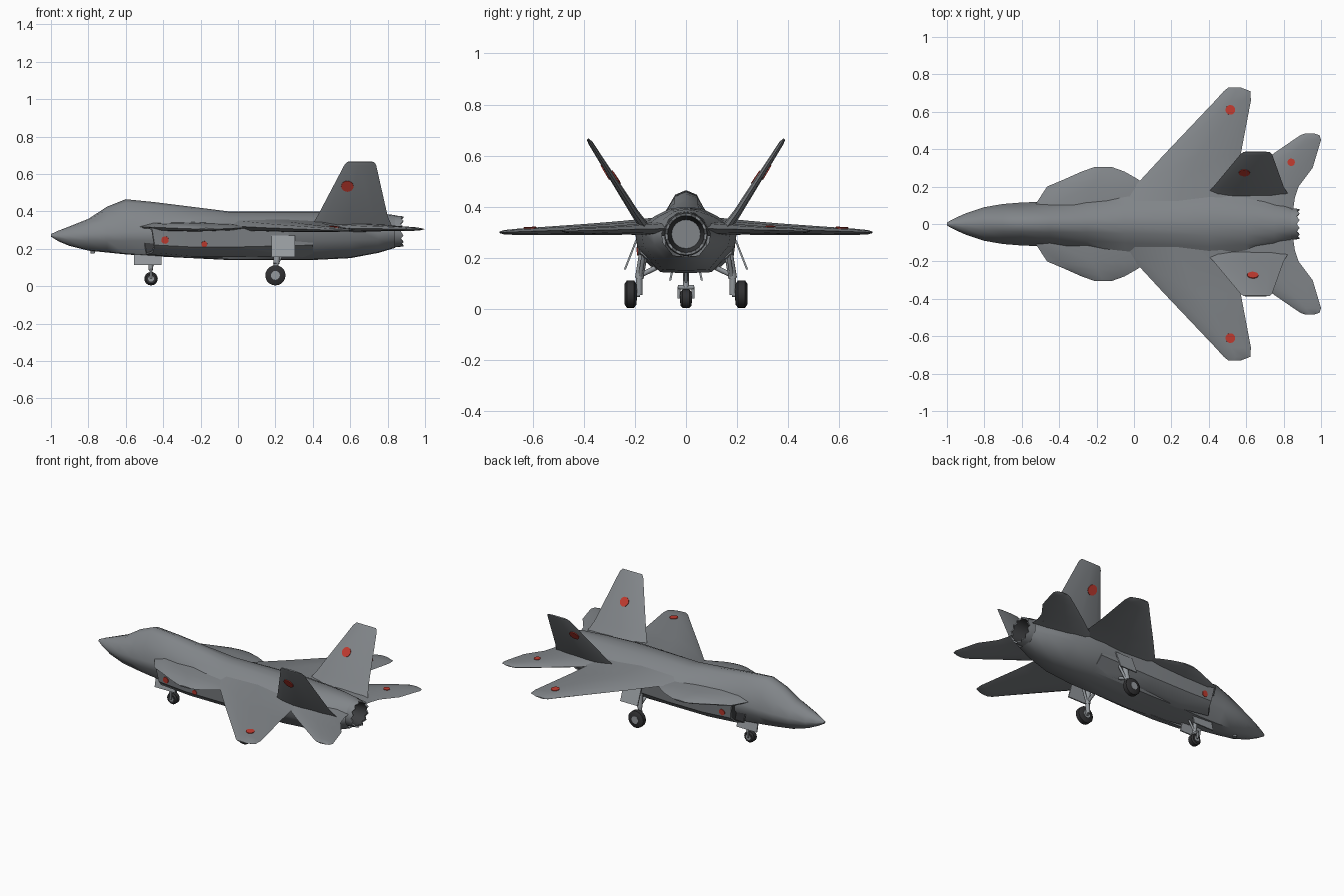
import bpy, bmesh, math
from mathutils import Vector
from mathutils.bvhtree import BVHTree

cube = bpy.data.objects.get("Cube")
if cube:
    bpy.data.objects.remove(cube, do_unlink=True)


def material(name, r, g, b):
    m = bpy.data.materials.new(name)
    m.use_nodes = True
    m.diffuse_color = (r, g, b, 1)
    bsdf = next(n for n in m.node_tree.nodes if n.type == 'BSDF_PRINCIPLED')
    bsdf.inputs["Base Color"].default_value = (r, g, b, 1)
    bsdf.inputs["Roughness"].default_value = 0.6
    return m


GREY = material("airframe grey", .22, .235, .25)
GEAR = material("gear light grey", .3, .32, .34)
TYRE = material("tyre black", .03, .03, .032)
DARK = material("duct dark grey", .045, .047, .05)
RED = material("marking red", .55, .045, .03)


def finish(name, bm, mats, angle=40, rule=None):
    """Turn a bmesh into a shaded object; rule picks a material per face."""
    bmesh.ops.recalc_face_normals(bm, faces=bm.faces[:])
    if rule:
        for f in bm.faces:
            f.material_index = rule(f)
    me = bpy.data.meshes.new(name)
    bm.to_mesh(me)
    bm.free()
    for m in mats:
        me.materials.append(m)
    ob = bpy.data.objects.new(name, me)
    bpy.context.collection.objects.link(ob)
    bpy.ops.object.select_all(action='DESELECT')
    ob.select_set(True)
    bpy.context.view_layer.objects.active = ob
    bpy.ops.object.shade_smooth_by_angle(angle=math.radians(angle))
    return ob


def loft(bm, rings, start=True, end=True):
    """Skin closed rings of equal length; returns the start cap."""
    vs = [[bm.verts.new(p) for p in r] for r in rings]
    n = len(vs[0])
    for a, b in zip(vs, vs[1:]):
        for i in range(n):
            j = (i + 1) % n
            bm.faces.new((a[i], a[j], b[j], b[i]))
    if end:
        bm.faces.new(vs[-1])
    return bm.faces.new(vs[0][::-1]) if start else None


def panels(name, stations):
    """Mirrored pair of flying surfaces from (y, z, lead x, trail x, thickness)."""
    bm = bmesh.new()
    span = Vector((stations[-1][0] - stations[0][0], stations[-1][1] - stations[0][1])).normalized()
    for s in (-1, 1):
        rings = []
        for y, z, le, te, t in stations:
            ring = []
            for f, h in ((0, 0), (.12, .8), (.45, 1), (.8, .7), (1, 0), (.8, -.7), (.45, -1), (.12, -.8)):
                o = h * t / 2
                ring.append((le + f * (te - le), s * (y - o * span.y), z + o * span.x))
            rings.append(ring)
        loft(bm, rings)
    return finish(name, bm, [GREY], 30)


def rod(bm, a, b, r, segments=12):
    """Cylinder between two points."""
    a, b = Vector(a), Vector(b)
    q = (b - a).to_track_quat('Z', 'Y')
    circle = [(r * math.cos(k * math.tau / segments), r * math.sin(k * math.tau / segments)) for k in range(segments)]
    loft(bm, [[p + q @ Vector((u, v, 0)) for u, v in circle] for p in (a, b)])


def mark(name, target, origin, direction, r):
    """Thin red disc laid on the surface that a ray meets."""
    bm = bmesh.new()
    bm.from_mesh(target.data)
    loc, nor, _, _ = BVHTree.FromBMesh(bm).ray_cast(Vector(origin), Vector(direction))
    bm.free()
    if loc is None:
        return
    disc = bmesh.new()
    rod(disc, loc - nor * .004, loc + nor * .004, r, 16)
    finish(name, disc, [RED])


# Fuselage: x, belly z, belly half width, half width, chine z, shoulder y, shoulder z, top z
rows = [
    (-1, .265, .005, .008, .272, .005, .276, .279),
    (-.96, .24, .015, .03, .27, .022, .285, .297),
    (-.9, .215, .03, .057, .27, .042, .3, .32),
    (-.8, .19, .045, .09, .28, .068, .325, .36),
    (-.7, .18, .055, .107, .285, .08, .345, .425),
    (-.6, .17, .06, .115, .29, .085, .365, .465),
    (-.45, .16, .07, .12, .3, .09, .365, .45),
    (-.25, .15, .09, .15, .31, .09, .365, .425),
    (-.05, .14, .1, .18, .31, .1, .365, .4),
    (.4, .14, .1, .2, .31, .12, .365, .4),
    (.6, .15, .09, .175, .31, .11, .36, .395),
    (.75, .178, .07, .13, .3, .09, .35, .39),
    (.84, .205, .05, .095, .295, .068, .35, .38),
]
rings = []
for x, zb, wb, w, zm, ys, zs, zt in rows:
    half = [(wb, zb + .004), (w * .95, zb + .6 * (zm - zb)), (w, zm), (ys, zs), (ys * .5, zs + .82 * (zt - zs))]
    ring = [(0, zb)] + half + [(0, zt)] + [(-y, z) for y, z in reversed(half)]
    rings.append([(x, y, z) for y, z in ring])
bm = bmesh.new()
loft(bm, rings, end=False)
fuselage = finish("fuselage", bm, [GREY], 48)

# Air intakes with raked mouths and recessed dark ducts
bm = bmesh.new()
duct = set()
for s in (-1, 1):
    mouth = [(-.52, .1, .318), (-.46, .19, .31), (-.445, .18, .22), (-.455, .14, .18), (-.49, .1, .17)]
    body = [(.08, .33), (.2, .31), (.187, .21), (.13, .16), (.08, .15)]
    aft = [(.08, .33), (.19, .31), (.18, .22), (.1, .15), (.08, .15)]
    cap = loft(bm, [[(x, s * y, z) for x, y, z in mouth]]
               + [[(x, s * y, z) for y, z in body] for x in (-.25, 0)]
               + [[(.4, s * y, z) for y, z in aft]])
    bm.normal_update()
    bmesh.ops.inset_region(bm, faces=[cap], thickness=.01)
    hole = bmesh.ops.extrude_discrete_faces(bm, faces=[cap])["faces"][0]
    bmesh.ops.translate(bm, vec=(.06, 0, 0), verts=hole.verts)
    duct.update([hole] + [f for e in hole.edges for f in e.link_faces])
intakes = finish("air_intakes", bm, [GREY, DARK], 30, lambda f: int(f in duct))

# Wings, foreplanes, tailplanes and canted fins
wings = panels("main_wings", [
    (.1, .325, -.1, .62, .07), (.24, .318, .04, .55, .055), (.37, .312, .16, .57, .045),
    (.66, .302, .435, .625, .024), (.71, .3, .48, .622, .018), (.73, .3, .505, .57, .006)])
panels("foreplanes", [
    (.1, .318, -.53, .12, .05), (.2, .315, -.465, .07, .045), (.24, .312, -.37, .02, .035),
    (.28, .308, -.28, -.05, .025), (.305, .306, -.21, -.12, .008)])
tails = panels("tailplanes", [
    (.07, .315, .42, .85, .06), (.14, .313, .44, .86, .05), (.2, .312, .5, .88, .04),
    (.3, .309, .635, .955, .03), (.4, .307, .78, .985, .025), (.45, .305, .853, 1, .02),
    (.475, .305, .89, .992, .012), (.485, .305, .92, .96, .005)])
fins = panels("tail_fins", [
    (.15, .305, .38, .83, .04), (.2, .375, .425, .8, .032),
    (.374, .65, .57, .738, .018), (.385, .665, .585, .725, .008)])

# Exhaust nozzle with zigzag petals
bm = bmesh.new()
rings = []
for x, r, jag in ((.76, .08, 0), (.83, .086, 0), (.87, .082, .015), (.868, .072, .015), (.75, .055, 0)):
    rings.append([(x + jag * (k % 2), r * math.cos(k * math.tau / 24), .293 + r * math.sin(k * math.tau / 24))
                  for k in range(24)])
loft(bm, rings)
finish("exhaust_nozzle", bm, [GREY, DARK], 30,
       lambda f: int(max(math.hypot(v.co.y, v.co.z - .293) for v in f.verts) < .075 and f.calc_center_median().x > .74))


def wheel(name, x, y, r, w):
    bm = bmesh.new()
    profile = ((-.5, .75), (-.3, 1), (.3, 1), (.5, .75))
    loft(bm, [[(x + k * r * math.cos(i * math.tau / 20), y + d * w, r + .004 + k * r * math.sin(i * math.tau / 20))
               for i in range(20)] for d, k in profile])
    rod(bm, (x, y - w * .53, r + .004), (x, y + w * .53, r + .004), r * .45)
    finish(name, bm, [TYRE, GEAR], 35,
           lambda f: int(all(math.hypot(v.co.x - x, v.co.z - r - .004) < r * .5 for v in f.verts)))


def doors(name, y0, z0, y1, z1, x0, x1):
    """Mirrored pair of thin slanted gear doors."""
    bm = bmesh.new()
    for s in (-1, 1):
        loft(bm, [[(x0, s * (y0 + o), z0), (x1, s * (y0 + o), z0), (x1, s * (y1 + o), z1), (x0, s * (y1 + o), z1)]
                  for o in (0, .008)])
    finish(name, bm, [GEAR])


# Nose gear
wheel("nose_wheel", -.465, 0, .036, .045)
doors("nose_gear_doors", .058, .112, .045, .17, -.555, -.41)
bm = bmesh.new()
rod(bm, (-.465, 0, .085), (-.475, 0, .19), .012)
rod(bm, (-.465, 0, .1), (-.42, 0, .17), .007)
rod(bm, (-.465, -.032, .085), (-.465, .032, .085), .009)
for s in (-1, 1):
    rod(bm, (-.465, s * .028, .04), (-.465, s * .028, .088), .006)
finish("nose_gear_strut", bm, [GEAR])

# Main gear
doors("main_gear_doors", .235, .155, .19, .27, .18, .305)
bm = bmesh.new()
for s, side in ((-1, "front"), (1, "back")):
    wheel(side + "_main_wheel", .2, s * .217, .054, .046)
    rod(bm, (.2, s * .18, .058), (.2, s * .217, .058), .012)
    rod(bm, (.2, s * .183, .055), (.205, s * .183, .13), .013)
    rod(bm, (.205, s * .183, .12), (.215, s * .16, .26), .017)
    rod(bm, (.205, s * .183, .13), (.21, s * .1, .17), .01)
    rod(bm, (.2, s * .183, .1), (.26, s * .165, .22), .008)
finish("main_gear_struts", bm, [GEAR])

# Sensor under the nose
bm = bmesh.new()
rod(bm, (-.78, 0, .21), (-.775, 0, .175), .012)
finish("nose_sensor", bm, [GREY])

# Round red markings
down = (0, 0, -1)
mark("back_tailplane_marking", tails, (.84, .33, 1), down, .02)
for s, side, inner_x in ((-1, "front", .635), (1, "back", .59)):
    mark(side + "_wing_marking", wings, (.515, s * .61, 1), down, .026)
    mark(side + "_fin_outer_marking", fins, (.585, s, .535), (0, -s, 0), .033)
    mark(side + "_fin_inner_marking", fins, (inner_x, 0, .515), (0, s, 0), .03)
    mark(side + "_intake_marking", intakes, (-.39, s, .247), (0, -s, 0), .02)
mark("front_body_marking", intakes, (-.18, -1, .225), (0, 1, 0), .016)
